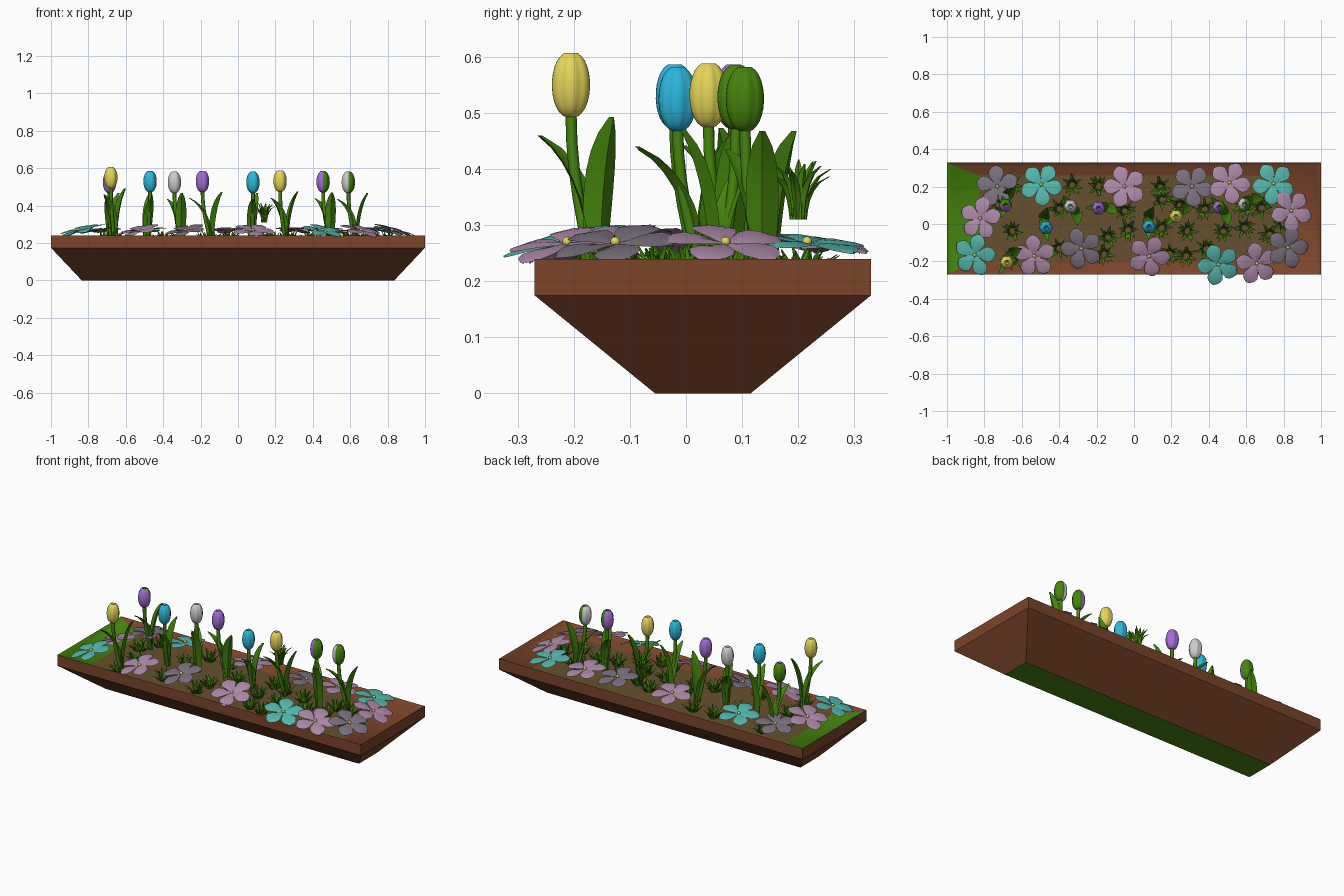
import bpy, bmesh, math, random
from mathutils import Matrix, Vector

if "Cube" in bpy.data.objects:
    bpy.data.objects.remove(bpy.data.objects["Cube"])
random.seed(4)

def mat(name, r, g, b):
    m = bpy.data.materials.new(name)
    m.diffuse_color = [(c / 255) ** 2.2 for c in (r, g, b)] + [1]
    m.use_nodes = True
    m.node_tree.nodes["Principled BSDF"].inputs["Base Color"].default_value = m.diffuse_color
    return m

M = {n: mat(n, *c) for n, c in dict(
    brown=(122, 70, 45), soil=(104, 82, 50), green=(70, 132, 20), teal=(85, 182, 172),
    pink=(172, 136, 168), grey=(122, 112, 126), yellow=(228, 212, 90), blue=(48, 182, 220),
    purple=(162, 108, 214), white=(204, 204, 204)).items()}

def finish(name, bm, mats, angle=40):
    me = bpy.data.meshes.new(name)
    bm.normal_update()
    bm.to_mesh(me)
    bm.free()
    for m in mats:
        me.materials.append(M[m])
    ob = bpy.data.objects.new(name, me)
    bpy.context.collection.objects.link(ob)
    bpy.ops.object.select_all(action='DESELECT')
    ob.select_set(True)
    bpy.context.view_layer.objects.active = ob
    bpy.ops.object.shade_smooth_by_angle(angle=math.radians(angle))
    return ob

def skin(bm, rows, closed=False, mi=lambda i, j: 0):
    """Join rows of points with quads."""
    vs = [[bm.verts.new(p) for p in r] for r in rows]
    n = len(rows[0])
    for i in range(len(vs) - 1):
        for j in range(n if closed else n - 1):
            k = (j + 1) % n
            f = bm.faces.new((vs[i][j], vs[i][k], vs[i + 1][k], vs[i + 1][j]))
            f.material_index = mi(i, j)
    return vs

# Planter: flared trough, vertical band, inner lip running down to the soil
CY = 0.03
def ring(x, y, z):
    return [(-x, CY - y, z), (x, CY - y, z), (x, CY + y, z), (-x, CY + y, z)]

bm = bmesh.new()
rows = [ring(.835, .085, 0), ring(1, .30, .175), ring(1, .30, .24), ring(.97, .285, .225), ring(.83, .23, .2)]
vs = skin(bm, rows, True, lambda i, j: 1 if i >= 2 and j == 3 else 0)
bm.faces.new(vs[0][::-1]).material_index = 1
finish("planter", bm, ["brown", "green"], 30)
bm = bmesh.new()
bm.faces.new([bm.verts.new(p) for p in ring(.835, .232, .2)])
finish("soil", bm, ["soil"])

# Curved strap leaf: base, compass angle, height, reach, width, droop of the tip
def leaf(bm, base, ang, height, reach, width, droop=0.0, fold=0.15, steps=9):
    d = Vector((math.cos(ang), math.sin(ang), 0))
    s = Vector((-d.y, d.x, 0))
    rows = []
    for i in range(steps + 1):
        t = i / steps
        c = Vector(base) + d * reach * (.12 * t + .88 * t ** 3) + Vector((0, 0, height * t - droop * t ** 6))
        w = width * .5 * (.65 + .5 * math.sin(math.pi * t * .8)) * (1 - t ** 7 * .8)
        rows.append([c - s * w + d * w * -fold, c + d * w * fold * 2, c + s * w - d * w * fold])
    # thin closed section: front layer plus back layer
    skin(bm, [r + [r[1] + d * width * .12] for r in rows], True)

# Tulip head: six overlapping petals round an egg, open at the tip
def head(bm, c, green_dir=None):
    R, H, seg = .035, .059, 36
    rows = []
    for i in range(13):
        ph = -math.pi / 2 + .12 + i / 12 * (math.pi - .42)
        row = []
        for j in range(seg):
            a = 2 * math.pi * j / seg
            lobe = .91 + .11 * abs(math.cos(3 * a)) ** .5
            r = R * math.cos(ph) ** .85 * lobe
            row.append((c[0] + r * math.cos(a), c[1] + r * math.sin(a), c[2] + H * math.sin(ph)))
        rows.append(row)
    rows.append([(c[0] + .3 * (x - c[0]), c[1] + .3 * (y - c[1]), c[2] + .02) for x, y, z in rows[-1]])
    def mi(i, j):
        if green_dir is None:
            return 0
        return int(math.cos(2 * math.pi * (j + .5) / seg - green_dir) > 0)
    vs = skin(bm, rows, True, mi)
    bm.faces.new(vs[0][::-1])
    bm.faces.new(vs[-1])

# Tulips: colour, head x, y, z, turn in degrees, side with green petals
tulips = [("yellow", -.68, -.205, .55, 27, None), ("purple", -.687, .10, .525, 45, 90),
          ("blue", -.47, -.02, .53, 70, None), ("white", -.34, .095, .525, -85, None),
          ("purple", -.19, .085, .53, -30, None), ("blue", .08, -.015, .525, 60, None),
          ("yellow", .225, .04, .532, 12, None), ("purple", .455, .09, .528, -80, 0),
          ("white", .59, .105, .525, 0, 0)]
for n, (col, x, y, z, turn, gd) in enumerate(tulips, 1):
    th = math.radians(turn)
    lean = th + math.radians(218)
    base = Vector((x - .05 * math.cos(lean), y - .05 * math.sin(lean), .19))
    bm = bmesh.new()
    head(bm, (x, y, z), None if gd is None else math.radians(gd))
    finish(f"tulip_head_{n}", bm, [col, "green"], 50)
    bm = bmesh.new()
    top = Vector((x, y, z - .05))
    rows = []
    for i in range(7):
        t = i / 6
        c = base.lerp(top, t)
        c.xy = base.xy.lerp(top.xy, math.sin(t * math.pi / 2))
        rows.append([c + Vector((.01 * math.cos(a), .01 * math.sin(a), 0))
                     for a in [k * math.pi / 4 for k in range(8)]])
    skin(bm, rows, True)
    leaf(bm, base, th, z - .235, .06, .052, .012)
    leaf(bm, base, th + math.radians(213), z - .26, .115, .046, .02)
    finish(f"tulip_leaves_{n}", bm, ["green"], 50)

# Five-petal flower lying on the soil
def flower(name, col, x, y, tilt_dir, tilt, z=.262):
    bm = bmesh.new()
    prof = [(.006, .006), (.025, .018), (.05, .034), (.075, .042), (.095, .034), (.108, .018), (.115, .003)]
    for k in range(5):
        rot = Matrix.Rotation(2 * math.pi * k / 5, 4, 'Z')
        rows = []
        for r, w in prof:
            h = .006 + .012 * math.sin(r / .115 * 2.4) - .008 * r / .115
            rows.append([rot @ Vector((r, s * w, h - .003 * abs(s) + .001 * s)) for s in (-1, -.5, 0, .5, 1)])
        skin(bm, rows)
    bmesh.ops.create_uvsphere(bm, u_segments=10, v_segments=6, radius=.009,
                              matrix=Matrix.Translation((0, 0, .009)))
    for f in bm.faces:
        if f.calc_center_median().xy.length < .0095:
            f.material_index = 1
    axis = Vector((-math.sin(tilt_dir), math.cos(tilt_dir), 0))
    m = (Matrix.Translation((x, y, z)) @ Matrix.Rotation(tilt, 4, axis)
         @ Matrix.Rotation(random.uniform(0, 6), 4, 'Z'))
    bmesh.ops.transform(bm, matrix=m, verts=bm.verts)
    finish(name, bm, [col, "yellow"], 50)

flowers = dict(
    pink=[(-.82, .03), (-.05, .2), (.51, .22), (.84, .07), (-.53, -.17), (.08, -.17), (.655, -.21)],
    teal=[(-.495, .21), (.745, .215), (-.85, -.165), (.45, -.215)],
    grey=[(-.73, .2), (.31, .2), (-.28, -.13), (.82, -.125)])
for col, spots in flowers.items():
    for n, (x, y) in enumerate(spots, 1):
        tilt = 17 if y < .15 else 8
        flower(f"{col}_flower_{n}", col, x, y, math.atan2(y * 3, x), math.radians(tilt))

# Grass clumps: fans of narrow blades; one sits above the rest
def clump(name, x, y, z):
    bm = bmesh.new()
    off = random.uniform(0, 6)
    for k in range(15):
        inner = k % 3 == 0
        a = off + k * 2.4
        b = (x + .012 * math.cos(a), y + .012 * math.sin(a), z)
        leaf(bm, b, a, random.uniform(.1, .12) if inner else random.uniform(.075, .105),
             .02 if inner else random.uniform(.038, .055), .014, .008, .2, 5)
    finish(name, bm, ["green"], 50)

spots = [(-.33, .21), (-.19, .2), (.15, .13), (-.655, .21), (-.65, -.04), (-.05, .07), (-.14, -.07),
         (.285, -.04), (.245, .1), (.38, .08), (.385, -.135), (.48, -.04), (.59, .09), (.59, -.02),
         (.68, .085), (.725, -.055), (.87, 0), (-.4, .08), (-.03, -.03), (.15, -.02), (-.72, .1),
         (-.65, -.19), (-.4, -.13), (-.16, -.16), (.19, -.16), (.28, -.17)]
for n, (x, y) in enumerate(spots, 1):
    clump(f"grass_{n}", min(x, .8), y, .155)
clump("grass_raised", .14, .2, .31)
